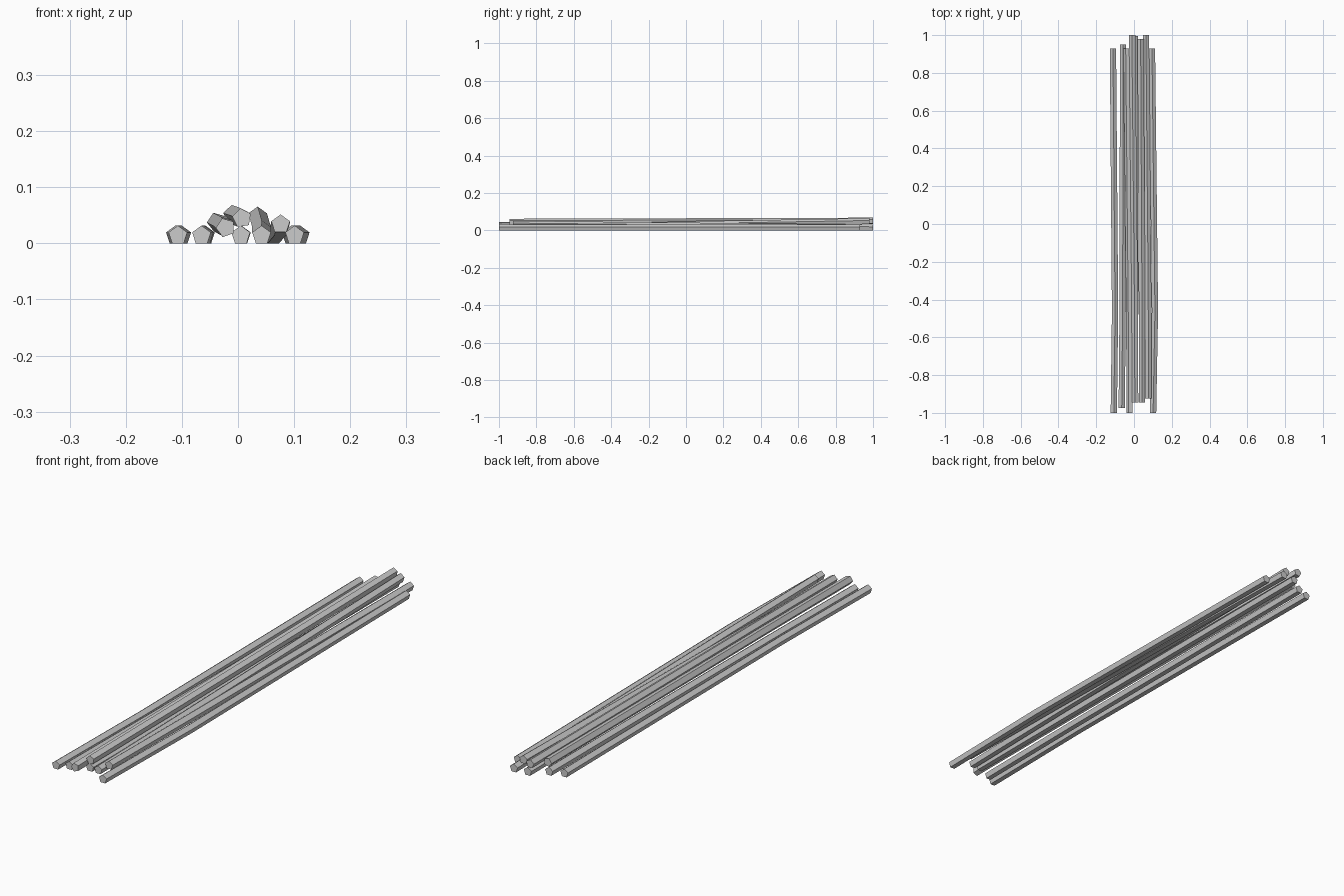
import bpy, bmesh, math

if "Cube" in bpy.data.objects:
    bpy.data.objects.remove(bpy.data.objects["Cube"])

RADIUS = 0.0175
LOW = RADIUS * math.cos(math.pi / 5)   # centre height of a stick lying flat


def make_stick(name, front, back, bend, twist=0.0):
    """Five-sided stick from front (x, y, z) to back, with one slight sideways bend."""
    t = 0.28
    mid = [a + (b - a) * t for a, b in zip(front, back)]
    mid[0] += bend
    bm = bmesh.new()
    rings = []
    for x, y, z in (front, mid, back):
        ring = []
        for i in range(5):
            a = math.radians(90 + twist + 72 * i)
            ring.append(bm.verts.new((x + RADIUS * math.cos(a), y,
                                      z + RADIUS * math.sin(a))))
        rings.append(ring)
    # sides
    for r0, r1 in zip(rings, rings[1:]):
        for i in range(5):
            j = (i + 1) % 5
            bm.faces.new((r0[i], r0[j], r1[j], r1[i]))
    # end caps
    bm.faces.new(rings[0])
    bm.faces.new(rings[-1])
    bmesh.ops.recalc_face_normals(bm, faces=bm.faces)
    mesh = bpy.data.meshes.new(name)
    bm.to_mesh(mesh)
    bm.free()
    bpy.context.collection.objects.link(bpy.data.objects.new(name, mesh))


# front end, back end, sideways bend, twist in degrees
sticks = {
    # sticks on the ground
    "ground_stick_far_left":  ((-0.107, -1.0, LOW), (-0.1115, 0.93, LOW), 0.008, 0),
    "ground_stick_left":      ((-0.065, -0.975, LOW), (-0.058, 0.95, LOW), 0.003, 0),
    "ground_stick_middle":    ((0.005, -0.945, LOW), (0.005, 0.995, LOW), 0.001, 0),
    "ground_stick_far_right": ((0.101, -1.0, LOW), (0.095, 0.93, LOW), 0.0115, 0),
    # sticks leaning on others
    "rising_stick":           ((0.042, -0.945, LOW), (0.035, 0.98, 0.048), 0.002, 0),
    "sinking_stick":          ((0.076, -0.925, 0.034), (0.063, 1.0, LOW), 0.003, 0),
    "upper_stick_left":       ((-0.022, -1.0, 0.028), (-0.038, 0.93, 0.038), 0.002, 20),
    "top_stick":              ((0.007, -0.945, 0.045), (-0.009, 1.0, 0.051), 0.002, 8),
}

for name, (front, back, bend, twist) in sticks.items():
    make_stick(name, front, back, bend, twist)
